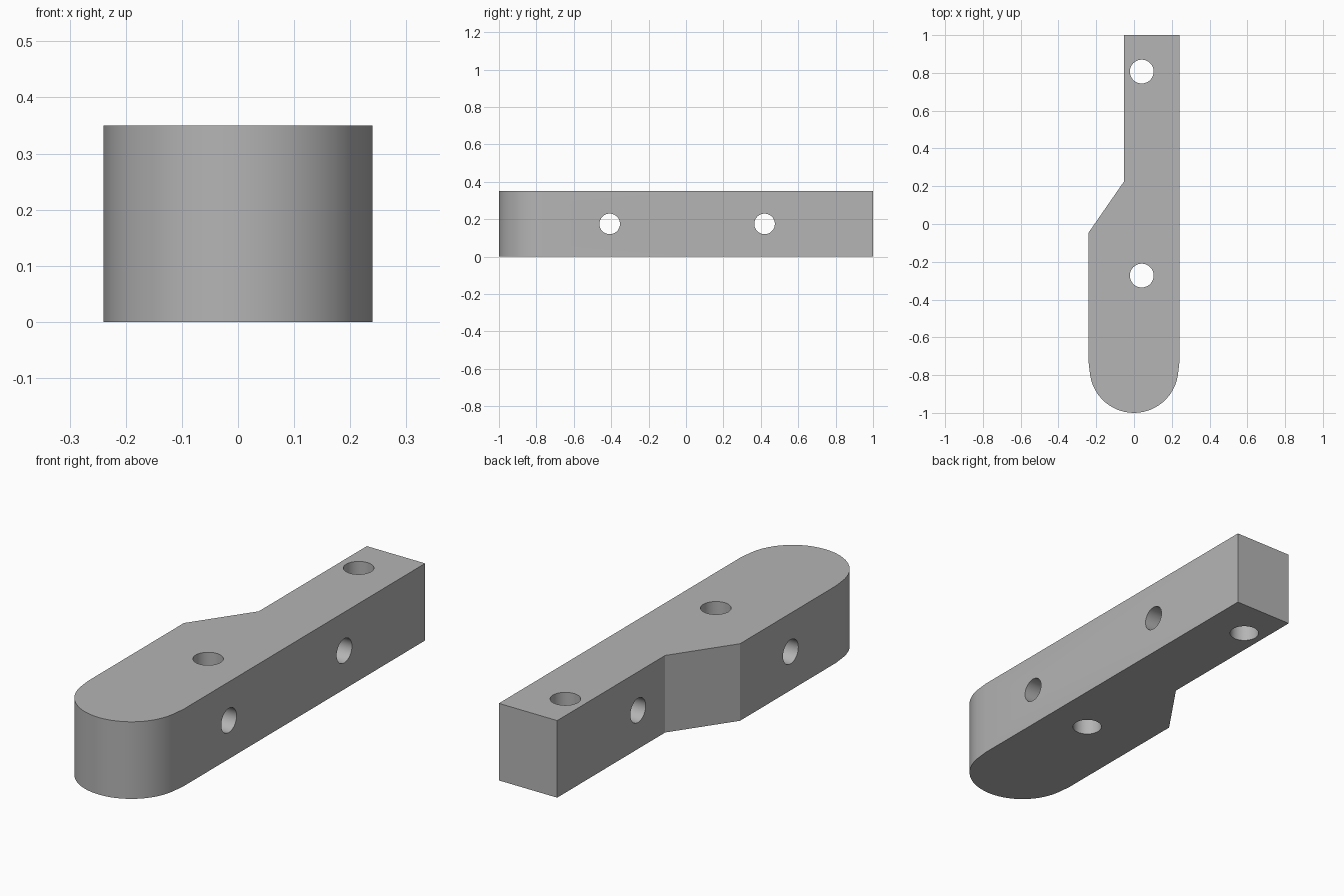
import bpy
import bmesh
from math import sin, cos, radians, pi

HEIGHT = 0.35
HALF_WIDTH = 0.24

default = bpy.data.objects.get("Cube")
if default:
    bpy.data.objects.remove(default, do_unlink=True)

# Single grey material
grey = bpy.data.materials.new("light grey")
grey.use_nodes = True
colour = (0.46, 0.46, 0.46, 1)
grey.diffuse_color = colour
grey.node_tree.nodes["Principled BSDF"].inputs["Base Color"].default_value = colour

# Outline: narrow tail, sloped shoulder, wide rounded front
outline = [(HALF_WIDTH, 1), (-0.053, 1), (-0.053, 0.225),
           (-HALF_WIDTH, -0.045), (-HALF_WIDTH, -0.735)]
ARC_STEPS = 24
for i in range(ARC_STEPS + 1):
    a = radians(-81 + 162 * i / ARC_STEPS)
    outline.append((0.235 * sin(a), -0.765 - 0.235 * cos(a)))
outline.append((HALF_WIDTH, -0.735))

# Solid body extruded from the outline
bm = bmesh.new()
base = bm.faces.new([bm.verts.new((x, y, 0)) for x, y in outline])
top = bmesh.ops.extrude_face_region(bm, geom=[base])["geom"]
bmesh.ops.translate(bm, vec=(0, 0, HEIGHT),
                    verts=[v for v in top if isinstance(v, bmesh.types.BMVert)])
bmesh.ops.recalc_face_normals(bm, faces=bm.faces)
mesh = bpy.data.meshes.new("bracket_body")
bm.to_mesh(mesh)
bm.free()
mesh.materials.append(grey)
body = bpy.data.objects.new("bracket_body", mesh)
bpy.context.collection.objects.link(body)


def drill(location, radius, rotation=(0, 0, 0)):
    """Cut a round through hole in the body."""
    bpy.ops.mesh.primitive_cylinder_add(vertices=40, radius=radius, depth=1.2,
                                        location=location, rotation=rotation)
    cutter = bpy.context.object
    cutter.name = "hole_cutter"
    cutter.hide_render = True
    cutter.data.materials.append(grey)
    mod = body.modifiers.new("hole", "BOOLEAN")
    mod.operation = "DIFFERENCE"
    mod.solver = "EXACT"
    mod.object = cutter
    bpy.ops.object.select_all(action="DESELECT")
    body.select_set(True)
    bpy.context.view_layer.objects.active = body
    bpy.ops.object.modifier_apply(modifier=mod.name)
    bpy.data.objects.remove(cutter, do_unlink=True)


# Vertical holes, then crosswise holes
for y in (0.807, -0.273):
    drill((0.041, y, HEIGHT / 2), 0.063)
for y in (-0.408, 0.42):
    drill((0, y, HEIGHT / 2), 0.055, (0, pi / 2, 0))

bpy.ops.object.shade_smooth_by_angle(angle=radians(25))
